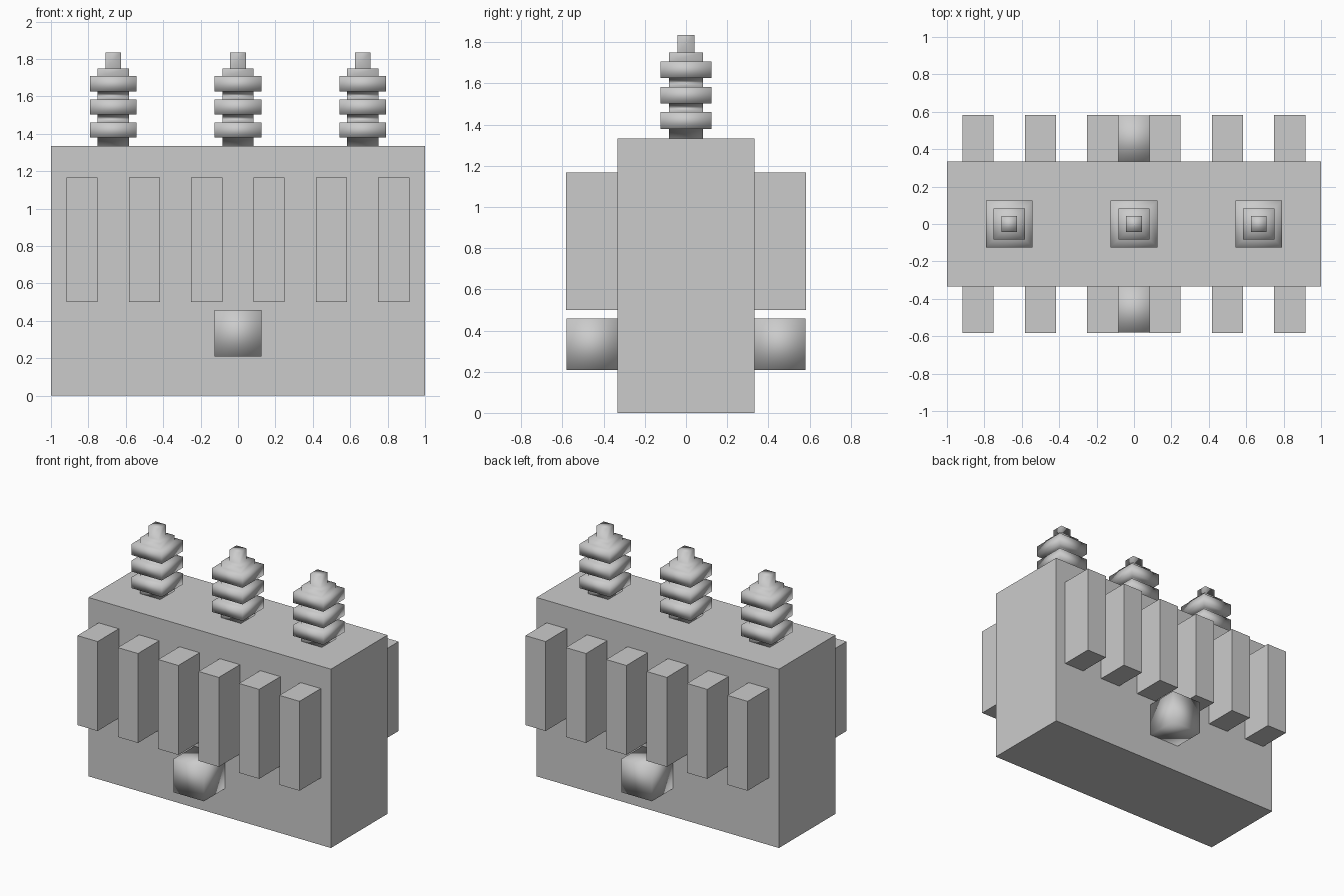
import bpy, bmesh

if "Cube" in bpy.data.objects:
    bpy.data.objects.remove(bpy.data.objects["Cube"])


def add_object(name, bm, smooth=False):
    bmesh.ops.recalc_face_normals(bm, faces=bm.faces)
    for f in bm.faces:
        f.smooth = smooth
    mesh = bpy.data.meshes.new(name)
    bm.to_mesh(mesh)
    bm.free()
    obj = bpy.data.objects.new(name, mesh)
    bpy.context.collection.objects.link(obj)
    return obj


def box(name, center, size, smooth=False):
    bm = bmesh.new()
    bmesh.ops.create_cube(bm, size=1)
    for v in bm.verts:
        v.co = [c + p * s for c, p, s in zip(center, v.co, size)]
    return add_object(name, bm, smooth)


def square_stack(name, x, profile):
    """Skin square rings given as (half width, height) pairs."""
    bm = bmesh.new()
    rings = [[bm.verts.new((x + sx * r, sy * r, z))
              for sx, sy in ((-1, -1), (1, -1), (1, 1), (-1, 1))]
             for r, z in profile]
    for a, b in zip(rings, rings[1:]):
        for i in range(4):
            j = (i + 1) % 4
            bm.faces.new((a[i], a[j], b[j], b[i]))
    bm.faces.new(rings[0][::-1])
    bm.faces.new(rings[-1])
    return add_object(name, bm, smooth=True)


# Main tank
box("tank", (0, 0, 0.6667), (2, 0.6667, 1.3333))

# Cooling fins and drain boxes on the front and back
for side, sy in (("front", -1), ("back", 1)):
    for i in range(6):
        x = -0.8333 + i * 0.3333
        box(f"{side}_fin_{i + 1}", (x, sy * 0.4583, 0.8333),
            (0.1667, 0.25, 0.6667))
    box(f"{side}_drain_box", (0, sy * 0.4567, 0.3333),
        (0.25, 0.2467, 0.25), smooth=True)

# Bushings: narrow stem with three wide sheds and a terminal on top
STEM, SHED, TIP = 0.0833, 0.125, 0.0417
profile = [(STEM, 1.3333)]
for k in range(3):
    z = 1.379 + k * 0.1235
    profile += [(STEM, z), (SHED, z), (SHED, z + 0.0815), (STEM, z + 0.0815)]
profile += [(STEM, 1.75), (TIP, 1.75), (TIP, 1.8345)]
for i, x in enumerate((-0.6667, 0, 0.6667)):
    square_stack(f"bushing_{i + 1}", x, profile)
